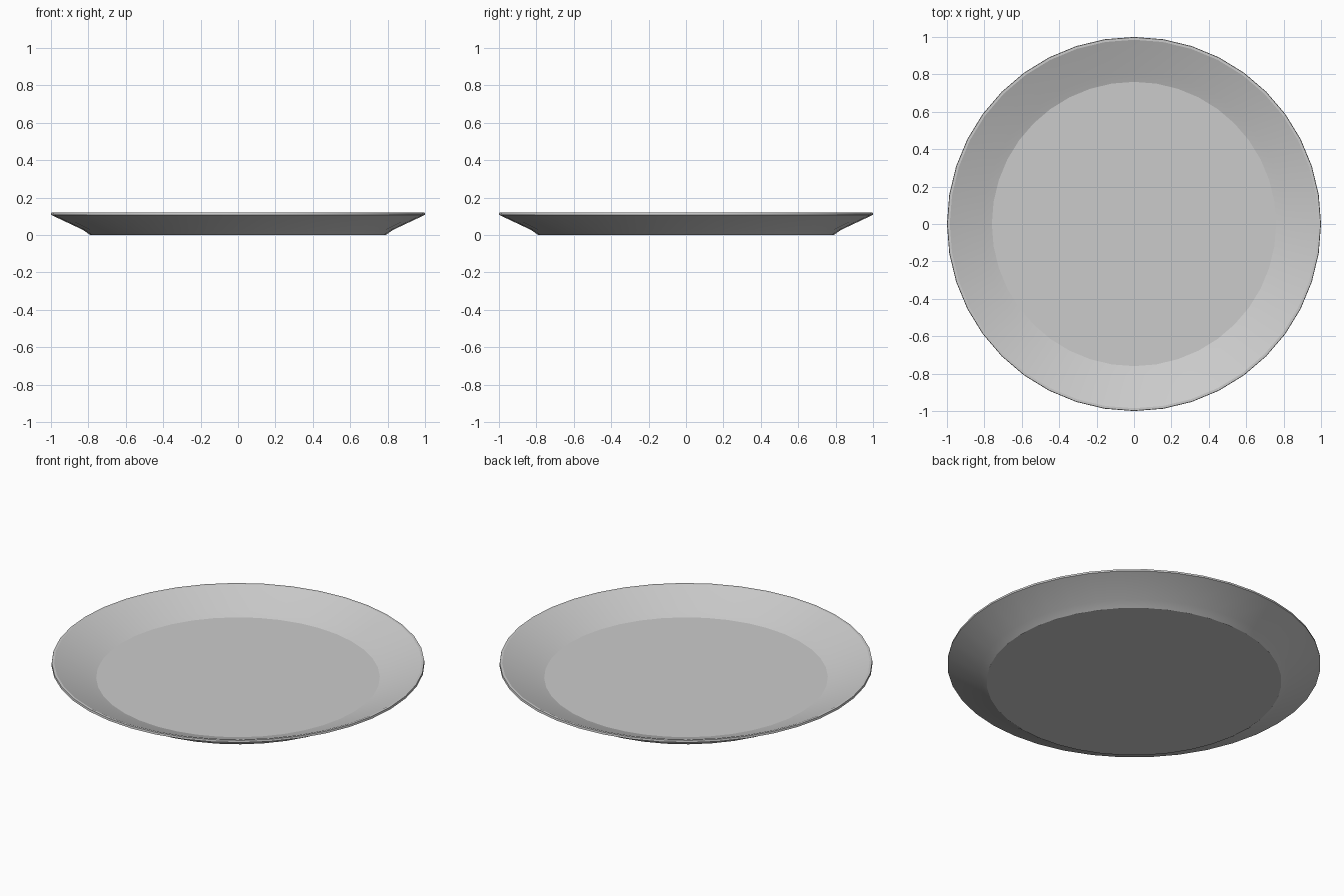
import bpy, bmesh, math

if "Cube" in bpy.data.objects:
    bpy.data.objects.remove(bpy.data.objects["Cube"])

SIDES = 40

# Plate cross-section (radius, height): underside, rim, inner wall, floor
profile = [(0.79, 0.0), (0.83, 0.028), (1.0, 0.108), (0.998, 0.12),
           (0.985, 0.12), (0.812, 0.047), (0.76, 0.028)]

bm = bmesh.new()
rings = []
for r, z in profile:
    rings.append([bm.verts.new((r * math.cos(2 * math.pi * i / SIDES),
                                r * math.sin(2 * math.pi * i / SIDES), z))
                  for i in range(SIDES)])

# Walls between neighbouring rings
for a, b in zip(rings, rings[1:]):
    for i in range(SIDES):
        j = (i + 1) % SIDES
        bm.faces.new((a[i], a[j], b[j], b[i]))

# Flat base and eating surface
bm.faces.new(rings[0][::-1])
bm.faces.new(rings[-1])
bmesh.ops.recalc_face_normals(bm, faces=bm.faces)

mesh = bpy.data.meshes.new("plate")
bm.to_mesh(mesh)
bm.free()
plate = bpy.data.objects.new("plate", mesh)
bpy.context.collection.objects.link(plate)

# Smooth around the plate, crisp between its rings
bpy.context.view_layer.objects.active = plate
plate.select_set(True)
bpy.ops.object.shade_smooth_by_angle(angle=math.radians(15))
